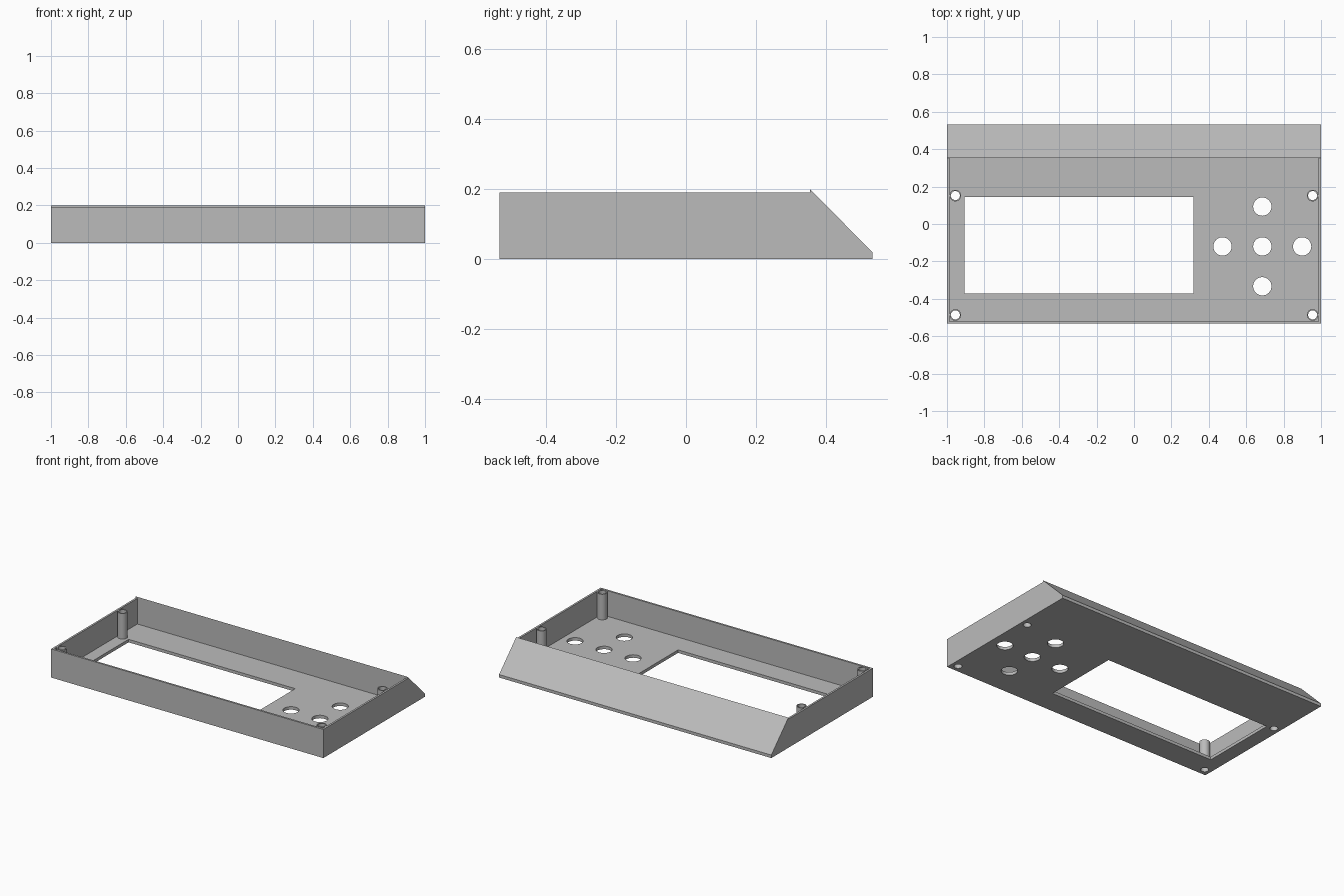
import bpy
import bmesh
import math
from mathutils import Vector

if "Cube" in bpy.data.objects:
    bpy.data.objects.remove(bpy.data.objects["Cube"], do_unlink=True)

# Main dimensions
HALF_X, HALF_Y = 1.0, 0.533
WALL, FLOOR = 0.013, 0.02
WALL_TOP, RIDGE_TOP, RIDGE_Y = 0.19, 0.2, 0.354
POST_X, POST_YS = 0.955, (-0.486, 0.152)

grey = bpy.data.materials.new("plain grey")
grey.use_nodes = True
grey.diffuse_color = (0.5, 0.5, 0.5, 1)
grey.node_tree.nodes["Principled BSDF"].inputs["Base Color"].default_value = grey.diffuse_color


def add_prism(bm, points, direction):
    """Extrude a closed 3D outline along a direction."""
    face = bm.faces.new([bm.verts.new(p) for p in points])
    result = bmesh.ops.extrude_face_region(bm, geom=[face], use_keep_orig=True)
    moved = [v for v in result["geom"] if isinstance(v, bmesh.types.BMVert)]
    bmesh.ops.translate(bm, verts=moved, vec=Vector(direction))


def circle(x, y, z, radius, sides=32):
    steps = [2 * math.pi * i / sides for i in range(sides)]
    return [(x + radius * math.cos(a), y + radius * math.sin(a), z) for a in steps]


def rectangle(x0, x1, y0, y1, z):
    return [(x0, y0, z), (x1, y0, z), (x1, y1, z), (x0, y1, z)]


def make_part(name, prisms):
    bm = bmesh.new()
    for points, direction in prisms:
        add_prism(bm, points, direction)
    bmesh.ops.recalc_face_normals(bm, faces=bm.faces)
    mesh = bpy.data.meshes.new(name)
    bm.to_mesh(mesh)
    bm.free()
    mesh.materials.append(grey)
    part = bpy.data.objects.new(name, mesh)
    bpy.context.collection.objects.link(part)
    return part


def select(part):
    bpy.ops.object.select_all(action="DESELECT")
    part.select_set(True)
    bpy.context.view_layer.objects.active = part


def cut(part, cutter):
    select(part)
    mod = part.modifiers.new("holes", "BOOLEAN")
    mod.operation, mod.solver, mod.object = "DIFFERENCE", "EXACT", cutter
    bpy.ops.object.modifier_apply(modifier=mod.name)
    bpy.ops.object.shade_smooth_by_angle(angle=math.radians(30))


# Thin wall around the front and both sides
xi, yi = HALF_X - WALL, -HALF_Y + WALL
outline = [(-HALF_X, RIDGE_Y), (-HALF_X, -HALF_Y), (HALF_X, -HALF_Y), (HALF_X, RIDGE_Y),
           (xi, RIDGE_Y), (xi, yi), (-xi, yi), (-xi, RIDGE_Y)]
make_part("side_walls", [([(x, y, 0) for x, y in outline], (0, 0, WALL_TOP))])

# Sloping wedge along the back
profile = [(RIDGE_Y, 0), (HALF_Y, 0), (HALF_Y, FLOOR), (RIDGE_Y, RIDGE_TOP)]
make_part("back_wedge", [([(-HALF_X, y, z) for y, z in profile], (2 * HALF_X, 0, 0))])

# Floor panel and screw posts
floor = make_part("floor_panel", [(rectangle(-xi, xi, yi, RIDGE_Y, 0), (0, 0, FLOOR))])
post_spots = [(x, y) for x in (-POST_X, POST_X) for y in POST_YS]
posts = make_part("screw_posts", [(circle(x, y, FLOOR, 0.031), (0, 0, WALL_TOP - FLOOR))
                                  for x, y in post_spots])

# Cutters: display window, cross of button holes, screw bores
up = (0, 0, 0.4)
step, bx, by = 0.213, 0.686, -0.12
buttons = [(bx, by), (bx - step, by), (bx + step, by), (bx, by - step), (bx, by + step)]
bores = [(circle(x, y, -0.1, 0.024), up) for x, y in post_spots]
openings = [(rectangle(-0.906, 0.319, -0.372, 0.145, -0.1), up)]
openings += [(circle(x, y, -0.1, 0.049), up) for x, y in buttons]

for part, prisms in ((floor, openings + bores), (posts, bores)):
    cutter = make_part("cutter", prisms)
    cutter.hide_render = True
    cut(part, cutter)
    bpy.data.objects.remove(cutter, do_unlink=True)
